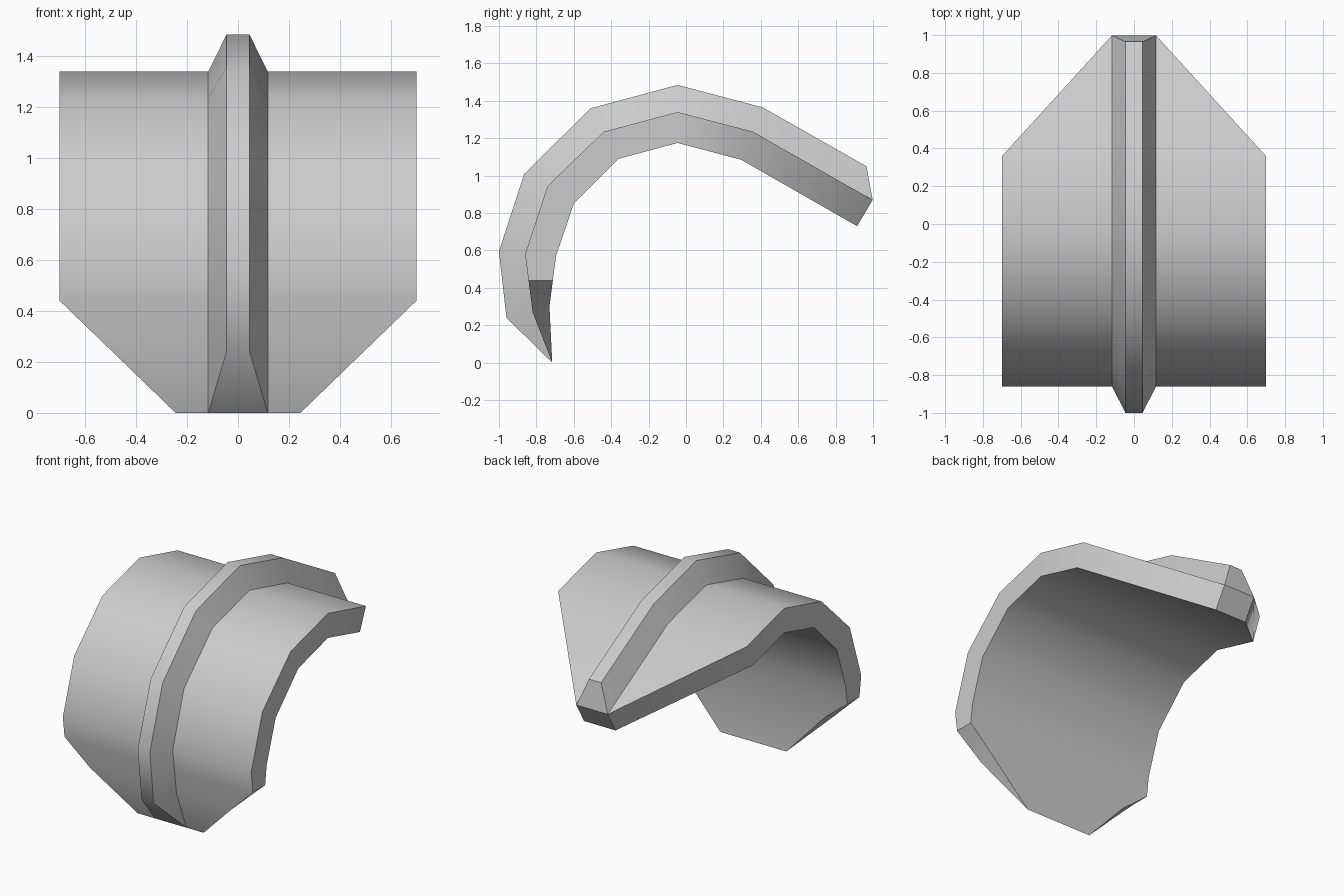
import bpy, bmesh, math

cube = bpy.data.objects.get("Cube")
if cube:
    bpy.data.objects.remove(cube)

grey = bpy.data.materials.new("plain grey")
grey.use_nodes = True
colour = (0.6, 0.6, 0.6, 1)
grey.diffuse_color = colour
grey.node_tree.nodes["Principled BSDF"].inputs["Base Color"].default_value = colour


def loft(name, rings, closed):
    """Skin a row of four-point cross-sections and cap both ends."""
    bm = bmesh.new()
    rows = [[bm.verts.new(p) for p in ring] for ring in rings]
    for a, b in zip(rows, rows[1:]):
        for i in range(4 if closed else 3):
            j = (i + 1) % 4
            bm.faces.new((a[i], a[j], b[j], b[i]))
    bm.faces.new(rows[0][::-1])
    bm.faces.new(rows[-1])
    bmesh.ops.remove_doubles(bm, verts=bm.verts, dist=0.001)
    bmesh.ops.recalc_face_normals(bm, faces=bm.faces)
    mesh = bpy.data.meshes.new(name)
    bm.to_mesh(mesh)
    bm.free()
    mesh.materials.append(grey)
    obj = bpy.data.objects.new(name, mesh)
    bpy.context.collection.objects.link(obj)
    bpy.ops.object.select_all(action="DESELECT")
    obj.select_set(True)
    bpy.context.view_layer.objects.active = obj
    bpy.ops.object.shade_smooth_by_angle(angle=math.radians(40))
    return obj


FULL, BASE, CREST = 0.70, 0.117, 0.045

# Curved plate: half width, outer (y, z), inner (y, z), from front tip to back tip
plate = [
    (0.245, (-0.715, 0.00), (-0.715, 0.00)),
    (0.524, (-0.82, 0.27), (-0.73, 0.30)),
    (FULL, (-0.842, 0.44), (-0.712, 0.44)),
    (FULL, (-0.86, 0.58), (-0.695, 0.57)),
    (FULL, (-0.74, 0.945), (-0.60, 0.85)),
    (FULL, (-0.44, 1.235), (-0.36, 1.09)),
    (FULL, (-0.045, 1.34), (-0.045, 1.175)),
    (FULL, (0.358, 1.235), (0.295, 1.085)),
    (BASE, (0.998, 0.87), (0.915, 0.73)),
]
loft("curved_plate",
     [((-w, *o), (w, *o), (w, *i), (-w, *i)) for w, o, i in plate], True)

# Raised centre ridge, standing on the plate's outer profile
feet = [o for k, (w, o, i) in enumerate(plate) if k != 2]
crest = [(-0.96, 0.24), (-1.0, 0.595), (-0.865, 1.01), (-0.51, 1.36),
         (-0.045, 1.485), (0.41, 1.365), (0.965, 1.05)]
tops = [crest[0]] + crest
rings = [((-BASE, *f), (-CREST, *t), (CREST, *t), (BASE, *f))
         for f, t in zip(feet, tops)]
loft("centre_ridge", rings, False)
